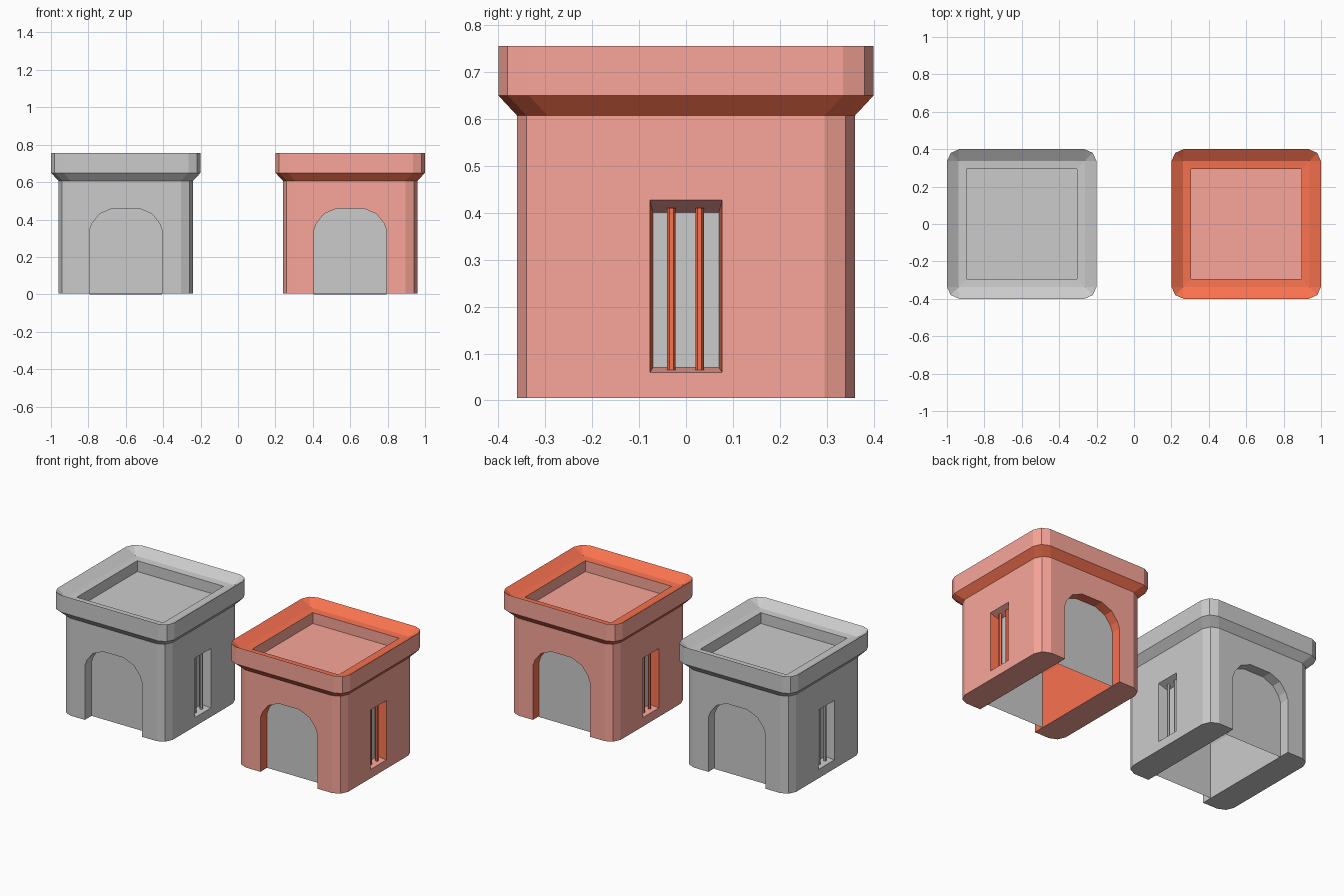
import bpy, bmesh

if "Cube" in bpy.data.objects:
    bpy.data.objects.remove(bpy.data.objects["Cube"])

WALL, TRIM = (0.95, 0.38, 0.32, 1), (0.95, 0.17, 0.08, 1)
ARCH_HALF = [(0.195, 0.34), (0.18, 0.38), (0.14, 0.43), (0.07, 0.46)]
FLOOR = 0.005


def material(name, color):
    m = bpy.data.materials.new(name)
    m.diffuse_color = color
    m.use_nodes = True
    m.node_tree.nodes["Principled BSDF"].inputs["Base Color"].default_value = m.diffuse_color
    return m


def add_object(name, bm, x, mats=()):
    bmesh.ops.recalc_face_normals(bm, faces=bm.faces)
    me = bpy.data.meshes.new(name)
    bm.to_mesh(me)
    bm.free()
    ob = bpy.data.objects.new(name, me)
    ob.location.x = x
    bpy.context.collection.objects.link(ob)
    for m in mats:
        me.materials.append(m)
    return ob


def ring(h, z, c):
    # square outline with two-facet corners
    k = 0.31 * c
    pts = [(h, h - c), (h - k, h - k), (h - c, h)]
    out = []
    for _ in range(4):
        out += [(x, y, z) for x, y in pts]
        pts = [(-y, x) for x, y in pts]
    return out


def loft(bm, rings):
    loops = [[bm.verts.new(p) for p in r] for r in rings]
    n = len(loops[0])
    for a, b in zip(loops, loops[1:]):
        for i in range(n):
            j = (i + 1) % n
            bm.faces.new((a[i], a[j], b[j], b[i]))
    bm.faces.new(loops[0][::-1])
    bm.faces.new(loops[-1])
    bmesh.ops.remove_doubles(bm, verts=bm.verts, dist=1e-5)


def arch(y, bottom):
    side = [(0.195, bottom)] + ARCH_HALF
    return [(x, y, z) for x, z in side] + [(-x, y, z) for x, z in reversed(side)]


def window_rect(x, hy, z0, z1):
    return [(x, -hy, z0), (x, hy, z0), (x, hy, z1), (x, -hy, z1)]


def build_body(name, x, mats):
    # shell: walls, flared cornice, sloped rim, ledge, sunken roof
    bm = bmesh.new()
    loft(bm, [ring(0.36, FLOOR, 0.065), ring(0.36, 0.607, 0.065),
              ring(0.40, 0.65, 0.065), ring(0.40, 0.755, 0.065),
              ring(0.338, 0.715, 0), ring(0.295, 0.712, 0), ring(0.295, 0.645, 0)])
    body = add_object(name, bm, x, mats)

    # cutter: arched passage and two tapered window pockets
    bm = bmesh.new()
    loft(bm, [arch(-0.5, -0.1), arch(0.5, -0.1)])
    for s in (-1, 1):
        loft(bm, [window_rect(s * 0.30, 0.07, 0.07, 0.40),
                  window_rect(s * 0.36, 0.077, 0.06, 0.427),
                  window_rect(s * 0.42, 0.077, 0.06, 0.427)])
    cutter = add_object("opening_cutter", bm, x)
    cutter.hide_render = True
    mod = body.modifiers.new("openings", "BOOLEAN")
    mod.operation, mod.solver, mod.object = "DIFFERENCE", "EXACT", cutter
    bpy.context.view_layer.update()
    dg = bpy.context.evaluated_depsgraph_get()
    me = bpy.data.meshes.new_from_object(body.evaluated_get(dg))
    body.modifiers.clear()
    body.data = me
    bpy.data.objects.remove(cutter)

    # trim colour on cornice, rim, ledge, passage and window jambs
    if mats:
        for p in me.polygons:
            c, n = p.center, p.normal
            cornice = n.z < -0.3 and c.z > 0.58
            rim = n.z > 0.2 and c.z > 0.69
            passage = abs(c.x) < 0.2 and c.z < 0.47 and abs(n.y) < 0.1
            jamb = (abs(n.y) > 0.8 and 0.295 < abs(c.x) < 0.36
                    and abs(c.y) < 0.08 and c.z < 0.43)
            p.material_index = int(cornice or rim or passage or jamb)


def build_hut(tag, x, wall, trim):
    build_body(tag + "_hut_body", x, [wall, trim] if wall else [])

    # plain door panels set into both arches
    for label, y, z in (("front", -0.295, FLOOR), ("back", 0.30, 0.0)):
        bm = bmesh.new()
        bm.faces.new([bm.verts.new(p) for p in arch(y, z)])
        add_object(f"{tag}_{label}_door_panel", bm, x)

    # window panes and bars on both sides
    for label, s in (("left", -1), ("right", 1)):
        bm = bmesh.new()
        pane = window_rect(s * 0.303, 0.07, 0.07, 0.40)
        bm.faces.new([bm.verts.new(p) for p in pane])
        add_object(f"{tag}_{label}_window_pane", bm, x)
        for i, y in enumerate((-0.031, 0.029)):
            bm = bmesh.new()
            bmesh.ops.create_cone(bm, cap_ends=True, segments=6,
                                  radius1=0.009, radius2=0.009, depth=0.345)
            bmesh.ops.translate(bm, verts=bm.verts, vec=(s * 0.328, y, 0.2375))
            add_object(f"{tag}_{label}_window_bar_{i + 1}", bm, x,
                       [trim] if trim else [])


build_hut("grey", -0.6, None, None)
build_hut("red", 0.6, material("wall_red", WALL), material("trim_orange", TRIM))
